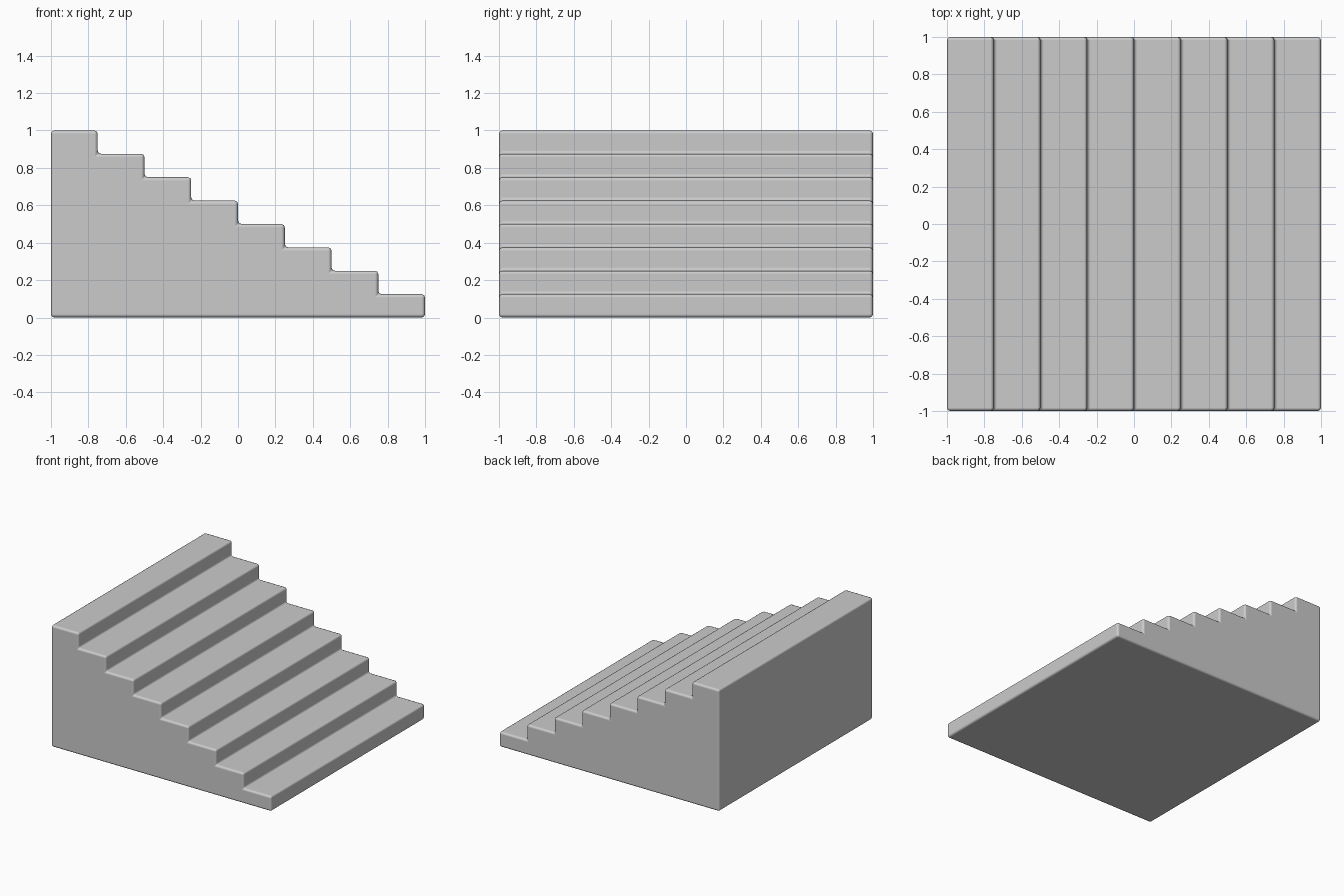
import bpy, bmesh
from mathutils import Vector

if "Cube" in bpy.data.objects:
    bpy.data.objects.remove(bpy.data.objects["Cube"])

STEPS = 8
RUN, RISE = 2 / STEPS, 1 / STEPS

# Side profile: base, then each step from the low right to the high left
profile = [(-1, 0), (1, 0)]
for i in range(STEPS):
    z = (i + 1) * RISE
    profile += [(1 - i * RUN, z), (1 - (i + 1) * RUN, z)]

# Extrude the profile through the depth
bm = bmesh.new()
face = bm.faces.new([bm.verts.new((x, -1, z)) for x, z in profile])
ext = bmesh.ops.extrude_face_region(bm, geom=[face])
verts = [g for g in ext["geom"] if isinstance(g, bmesh.types.BMVert)]
bmesh.ops.translate(bm, vec=Vector((0, 2, 0)), verts=verts)
bmesh.ops.recalc_face_normals(bm, faces=bm.faces)
mesh = bpy.data.meshes.new("stairs")
bm.to_mesh(mesh)
bm.free()
stairs = bpy.data.objects.new("stairs", mesh)
bpy.context.collection.objects.link(stairs)

# Softened edges, inner and outer
bevel = stairs.modifiers.new("soft_edges", "BEVEL")
bevel.width = 0.018
bevel.segments = 2
bevel.limit_method = "ANGLE"
bevel.harden_normals = True
for p in mesh.polygons:
    p.use_smooth = True
